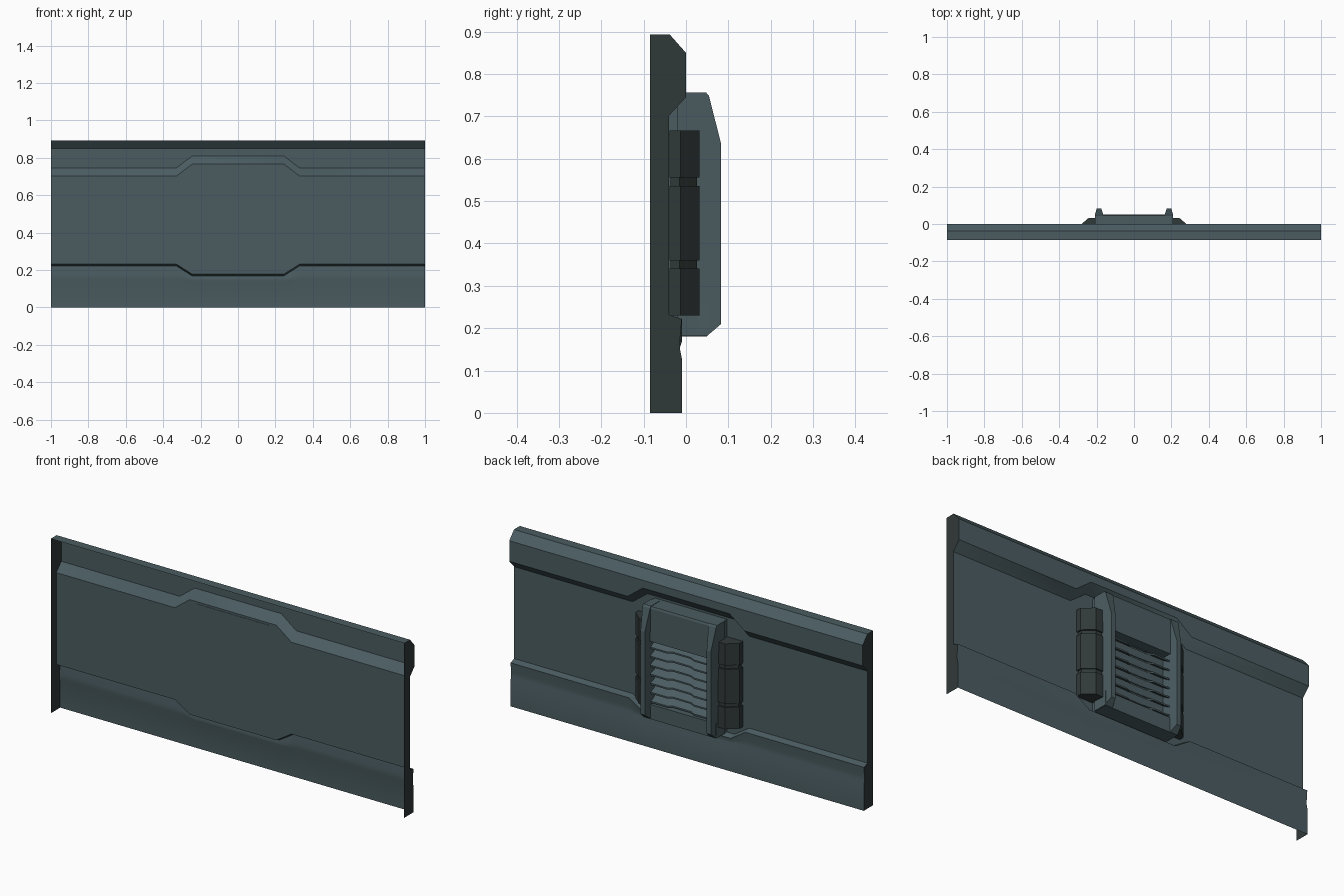
import bpy, bmesh

if "Cube" in bpy.data.objects:
    bpy.data.objects.remove(bpy.data.objects["Cube"])

def material(name, rgb):
    m = bpy.data.materials.new(name)
    m.diffuse_color = (*rgb, 1)
    m.use_nodes = True
    m.node_tree.nodes["Principled BSDF"].inputs["Base Color"].default_value = m.diffuse_color
    return m

SLATE = material("slate_grey", (0.070, 0.108, 0.120))
DARK = material("dark_grey", (0.030, 0.041, 0.040))

def make_object(name, bm, mat, smooth=False):
    me = bpy.data.meshes.new(name)
    bm.to_mesh(me)
    bm.free()
    ob = bpy.data.objects.new(name, me)
    bpy.context.collection.objects.link(ob)
    me.materials.append(mat)
    if smooth:
        bpy.ops.object.select_all(action='DESELECT')
        ob.select_set(True)
        bpy.context.view_layer.objects.active = ob
        bpy.ops.object.shade_smooth_by_angle(angle=0.5)
    return ob

def prism(bm, pts, lo, hi, place):
    """Closed prism of a 2D outline between lo and hi."""
    a = [bm.verts.new(place(p, lo)) for p in pts]
    b = [bm.verts.new(place(p, hi)) for p in pts]
    bm.faces.new(a)
    bm.faces.new(b[::-1])
    n = len(pts)
    for i in range(n):
        bm.faces.new((a[i], b[i], b[(i + 1) % n], a[(i + 1) % n]))
    bmesh.ops.recalc_face_normals(bm, faces=bm.faces[:])

def along_x(p, t):
    return (t, p[0], p[1])

def along_z(p, t):
    return (p[0], p[1], t)

# Wall panel: open shell swept along x, recess widens in the middle
SIDE = [(-.085, .893), (-.038, .893), (0, .85), (0, .745), (-.04, .702),
        (-.04, .232), (-.01, .222), (-.014, .175), (-.014, .15), (-.009, .125), (-.009, 0)]
MID = [(-.085, .893), (-.038, .893), (0, .85), (0, .81), (-.04, .766),
       (-.04, .178), (-.01, .168), (-.014, .155), (-.014, .142), (-.009, .125), (-.009, 0)]
bm = bmesh.new()
rows = [[bm.verts.new((x, y, z)) for y, z in prof] for x, prof in
        ((-1, SIDE), (-.33, SIDE), (-.245, MID), (.245, MID), (.33, SIDE), (1, SIDE))]
for r, s in zip(rows, rows[1:]):
    for j in range(len(SIDE) - 1):
        bm.faces.new((r[j], s[j], s[j + 1], r[j + 1]))
make_object("wall_panel", bm, SLATE, smooth=True)

# End caps
for side, label in ((-1, "left"), (1, "right")):
    bm = bmesh.new()
    f = bm.faces.new([bm.verts.new((side, y, z)) for y, z in SIDE + [(-.085, 0)]])
    f.normal_update()
    if f.normal.x * side < 0:
        f.normal_flip()
    make_object("end_cap_" + label, bm, DARK)

# Vent housing with a recessed window
bm = bmesh.new()
prism(bm, [(-.0415, .18), (-.0415, .755), (.046, .755), (.05, .745), (.05, .577),
           (0, .577), (0, .255), (.05, .255), (.05, .18)], -.204, .204, along_x)
make_object("vent_housing", bm, SLATE)

# Louvre slats with a set-back middle
bm = bmesh.new()
for k in range(7):
    z = .262 + k * .046
    rows = []
    for x, d in ((-.17, 0), (-.075, 0), (-.05, .014), (.05, .014), (.075, 0), (.17, 0)):
        rows.append([bm.verts.new((x, y, z + h)) for y, h in
                     ((.046 - d, 0), (.046 - d, .008), (.002, .034), (.002, .026))])
    for r, s in zip(rows, rows[1:]):
        for j in range(4):
            bm.faces.new((r[j], s[j], s[(j + 1) % 4], r[(j + 1) % 4]))
    bm.faces.new(rows[0])
    bm.faces.new(rows[-1])
bmesh.ops.recalc_face_normals(bm, faces=bm.faces[:])
make_object("louvre_slats", bm, SLATE)

# Side rails, tapered toward the outer edge
FIN = [(-.02, .181), (-.02, .757), (.047, .757), (.054, .749), (.083, .635), (.083, .21), (.049, .181)]
HINGE = [(.19, -.039), (.295, -.039), (.295, -.013), (.243, .032), (.19, .032)]
CORE = [(.19, -.037), (.288, -.037), (.288, -.015), (.239, .026), (.19, .026)]
for side, label in ((-1, "left"), (1, "right")):
    bm = bmesh.new()
    prism(bm, FIN, side * .165, side * .208, along_x)
    for v in bm.verts:
        if v.co.y > .07:
            v.co.x = side * (.187 + (.012 if abs(v.co.x) > .187 else -.012))
    make_object("side_rail_" + label, bm, SLATE)

    # Hinge: three knuckles around a slimmer core
    bm = bmesh.new()
    for lo, hi in ((.23, .341), (.36, .536), (.556, .667)):
        prism(bm, [(side * x, y) for x, y in HINGE], lo, hi, along_z)
    prism(bm, [(side * x, y) for x, y in CORE], .24, .657, along_z)
    make_object("hinge_" + label, bm, DARK)
